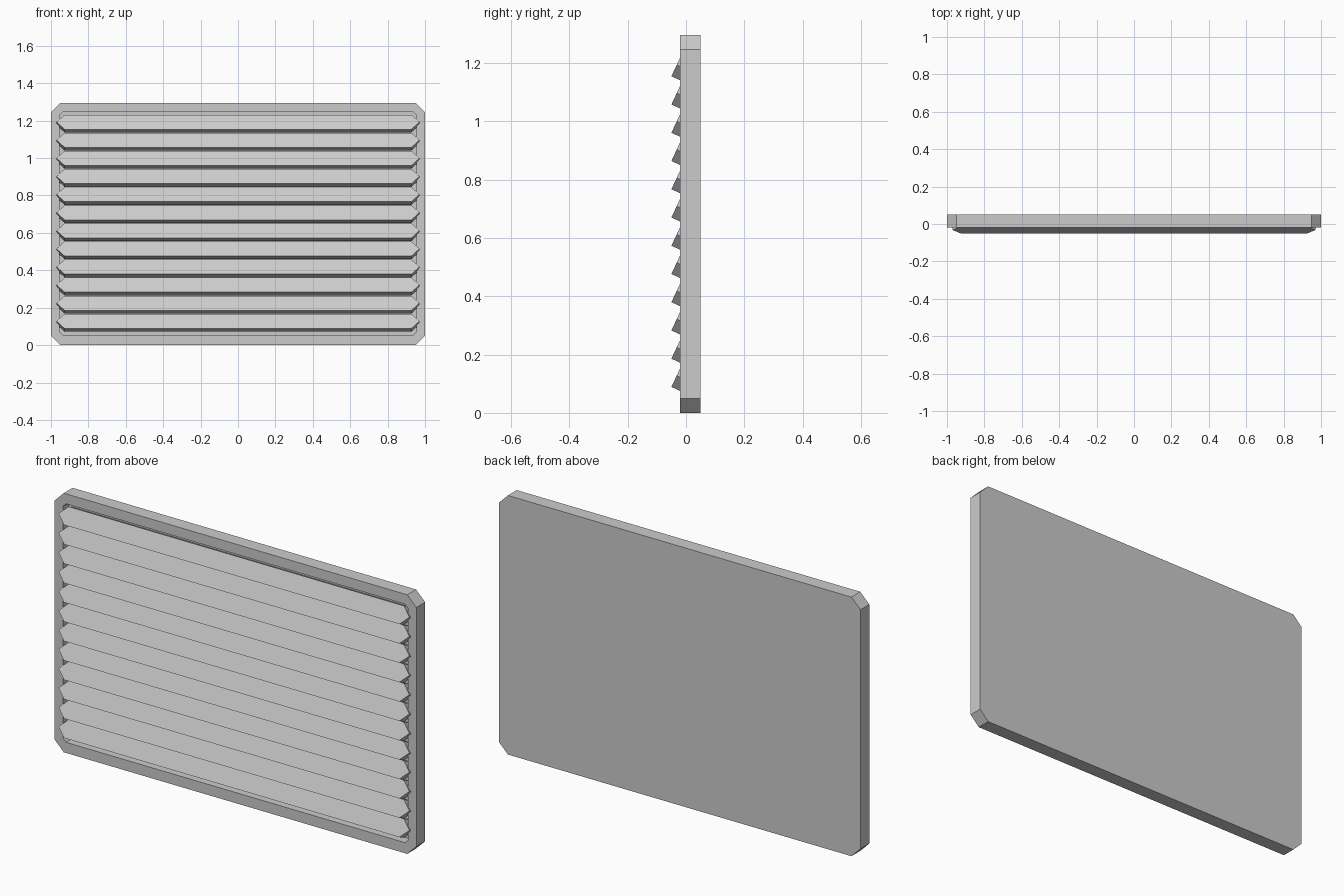
import bpy, bmesh, math
from mathutils import Matrix, Vector

if "Cube" in bpy.data.objects:
    bpy.data.objects.remove(bpy.data.objects["Cube"])


def chamfered_rect(half_w, z0, z1, c):
    """Outline of a rectangle with cut corners, in the XZ plane."""
    w = half_w
    pts = [(-w + c, z0), (w - c, z0), (w, z0 + c), (w, z1 - c),
           (w - c, z1), (-w + c, z1), (-w, z1 - c), (-w, z0 + c)]
    out = []
    for p in pts:  # merge points where two cuts meet in a tip
        if not any(math.dist(p, q) < 1e-5 for q in out):
            out.append(p)
    return out


def loft(name, rings):
    """Skin a stack of (outline, y) rings and cap both ends."""
    bm = bmesh.new()
    loops = [[bm.verts.new((x, y, z)) for x, z in outline] for outline, y in rings]
    for a, b in zip(loops, loops[1:]):
        n = len(a)
        for i in range(n):
            j = (i + 1) % n
            bm.faces.new((a[i], a[j], b[j], b[i]))
    bm.faces.new(loops[0])
    bm.faces.new(loops[-1])
    bmesh.ops.recalc_face_normals(bm, faces=bm.faces)
    mesh = bpy.data.meshes.new(name)
    bm.to_mesh(mesh)
    bm.free()
    obj = bpy.data.objects.new(name, mesh)
    bpy.context.collection.objects.link(obj)
    return obj


# Frame: solid back with a recessed opening in the front
outer = chamfered_rect(1.0, 0.0, 1.295, 0.05)
opening = chamfered_rect(0.955, 0.053, 1.245, 0.018)
loft("vent_frame", [(outer, 0.05), (outer, -0.02), (opening, -0.02), (opening, 0.025)])

# Louvre slats: tilted plates with pointed ends, lower edge leaning forward
SLATS, LENGTH, THICK, TILT = 12, 0.0855, 0.04, math.radians(25)
profile = chamfered_rect(0.97, 0.0, LENGTH, LENGTH / 2)
first_z, last_z = 0.089, 1.154
for i in range(SLATS):
    slat = loft(f"louvre_slat_{i + 1}", [(profile, 0.0), (profile, THICK)])
    z = first_z + (last_z - first_z) * i / (SLATS - 1)
    slat.matrix_world = Matrix.Translation(Vector((0, -0.05, z))) @ Matrix.Rotation(-TILT, 4, 'X')
